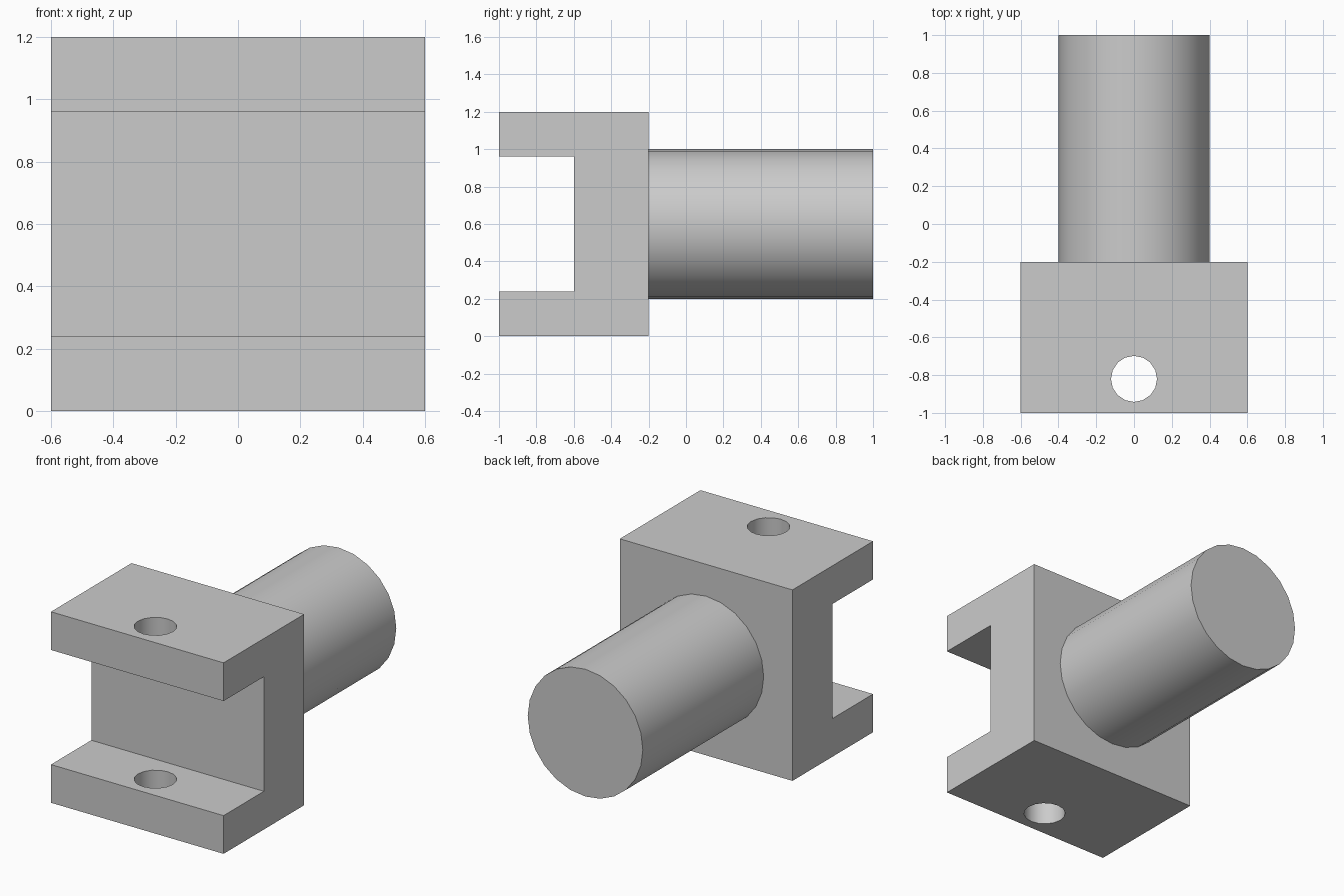
import bpy
import bmesh
import math
from mathutils import Vector

default_cube = bpy.data.objects.get("Cube")
if default_cube:
    bpy.data.objects.remove(default_cube, do_unlink=True)

# Single plain grey material
grey = bpy.data.materials.new("plain_grey")
grey.use_nodes = True
colour = (0.6, 0.6, 0.6, 1)
grey.diffuse_color = colour
grey.node_tree.nodes["Principled BSDF"].inputs["Base Color"].default_value = colour


def finish(name, bm):
    """Turn a bmesh into a grey object with smooth round walls and sharp edges."""
    bmesh.ops.recalc_face_normals(bm, faces=bm.faces)
    mesh = bpy.data.meshes.new(name)
    bm.to_mesh(mesh)
    bm.free()
    mesh.materials.append(grey)
    obj = bpy.data.objects.new(name, mesh)
    bpy.context.collection.objects.link(obj)
    return obj


def cylinder(name, radius, length, sides, centre, rotation=(0, 0, 0)):
    bm = bmesh.new()
    bmesh.ops.create_cone(bm, cap_ends=True, segments=sides, radius1=radius,
                          radius2=radius, depth=length)
    obj = finish(name, bm)
    obj.location = centre
    obj.rotation_euler = rotation
    return obj


def smooth(obj):
    bpy.ops.object.select_all(action="DESELECT")
    obj.select_set(True)
    bpy.context.view_layer.objects.active = obj
    bpy.ops.object.shade_smooth_by_angle(angle=math.radians(35))


# Fork: C-shaped side profile extruded across the width
profile = [(-1, 0), (-0.2, 0), (-0.2, 1.2), (-1, 1.2),
           (-1, 0.96), (-0.6, 0.96), (-0.6, 0.24), (-1, 0.24)]
bm = bmesh.new()
side = bm.faces.new([bm.verts.new((-0.6, y, z)) for y, z in profile])
extruded = bmesh.ops.extrude_face_region(bm, geom=[side], use_keep_orig=True)
bmesh.ops.translate(bm, vec=Vector((1.2, 0, 0)),
                    verts=[v for v in extruded["geom"] if isinstance(v, bmesh.types.BMVert)])
fork = finish("fork", bm)

# Pin hole through both fork arms
cutter = cylinder("pin_hole_cutter", 0.122, 1.6, 16, (0, -0.82, 0.6))
cutter.hide_render = True
cutter.hide_set(True)
hole = fork.modifiers.new("pin_hole", "BOOLEAN")
hole.operation = "DIFFERENCE"
hole.solver = "EXACT"
hole.object = cutter

# Apply the cut so the hole walls can be smoothed
bpy.context.view_layer.update()
depsgraph = bpy.context.evaluated_depsgraph_get()
cut_mesh = bpy.data.meshes.new_from_object(fork.evaluated_get(depsgraph))
fork.modifiers.clear()
fork.data = cut_mesh
bpy.data.objects.remove(cutter, do_unlink=True)
smooth(fork)

# Round shank behind the fork
shank = cylinder("shank", 0.4, 1.2, 24, (0, 0.4, 0.6), (math.pi / 2, 0, 0))
smooth(shank)
